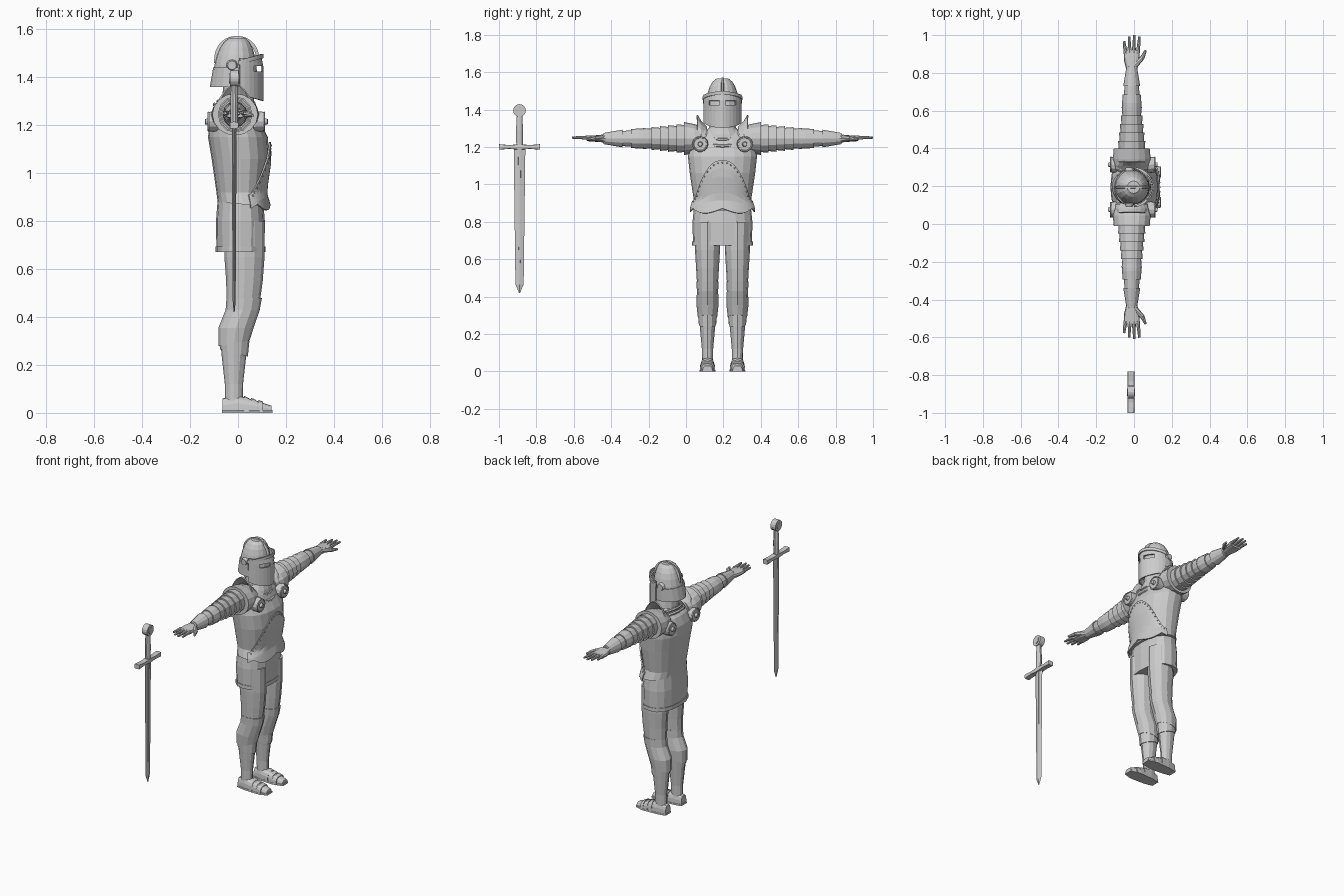
import bpy, bmesh, math
from mathutils import Vector

if "Cube" in bpy.data.objects:
    bpy.data.objects.remove(bpy.data.objects["Cube"])

BODY_Y = .195                 # body centre line; the sword hangs off to the right
ARM_CENTRE = (-.012, 1.245)   # arm axis as x and z
LEG_Y = .08                   # leg distance from the body centre line
SHEET = .007                  # thickness of plate metal
HALF_RING = (0, 180)
BOXY = 6

steel = bpy.data.materials.new("grey steel")
steel.use_nodes = True
steel.diffuse_color = (.6, .6, .6, 1)
steel.node_tree.nodes["Principled BSDF"].inputs["Base Color"].default_value = steel.diffuse_color


def finish(name, bm, thick=0):
    bmesh.ops.recalc_face_normals(bm, faces=bm.faces)
    mesh = bpy.data.meshes.new(name)
    bm.to_mesh(mesh)
    bm.free()
    mesh.materials.append(steel)
    obj = bpy.data.objects.new(name, mesh)
    bpy.context.collection.objects.link(obj)
    if thick:
        solidify = obj.modifiers.new("thickness", "SOLIDIFY")
        solidify.thickness, solidify.offset = thick, 0


def power(value, p):
    return math.copysign(abs(value) ** (2 / p), value)


def ring_point(section, angle, p, axis="z", centre=(0, 0), side=1):
    """Point on a superellipse section (position, radius, radius, optional shift)."""
    t, radius_a, radius_b, *shift = section
    a = centre[0] + sum(shift) + radius_a * power(math.cos(angle), p)
    b = centre[1] + radius_b * power(math.sin(angle), p)
    x, y, z = {"z": (a, b, t), "y": (a, t, b), "x": (t, a, b)}[axis]
    return Vector((x, BODY_Y + side * y, z))


def skin(name, rows, closed=True, hole=None):
    """Faces between rows of points; closed rows get end caps, open ones thickness."""
    bm = bmesh.new()
    grid = [[bm.verts.new(point) for point in row] for row in rows]
    count = len(rows[0])
    for r, (row, following) in enumerate(zip(grid, grid[1:])):
        for c in range(count if closed else count - 1):
            d = (c + 1) % count
            if not (hole and hole(r, c)):
                bm.faces.new((row[c], row[d], following[d], following[c]))
    if closed:
        bm.faces.new(grid[0])
        bm.faces.new(grid[-1])
    finish(name, bm, 0 if closed else SHEET)


def loft(name, sections, axis="z", centre=(0, 0), side=1, n=16, p=2,
         arc=None, closed=True, tilt=0, hole=None):
    first, last = arc or (0, 360)
    angles = [math.radians(first + (last - first) * i / n) for i in range(n + bool(arc))]
    rows = [[ring_point(s, angle, p, axis, centre, side) for angle in angles] for s in sections]
    for point, angle in zip(rows[0], angles):       # slanted lower rim
        point.z -= tilt * math.cos(angle)
    skin(name, rows, closed, hole)


def rod(name, start, end, radius_start, radius_end, segments=12):
    """Tapered round bar between two points."""
    start, end = Vector(start), Vector(end)
    direction = end - start
    matrix = direction.to_track_quat("Z", "Y").to_matrix().to_4x4()
    matrix.translation = (start + end) / 2
    bm = bmesh.new()
    bmesh.ops.create_cone(bm, cap_ends=True, segments=segments, radius1=radius_start,
                          radius2=radius_end, depth=direction.length, matrix=matrix)
    finish(name, bm)


def hoop(name, location, radius, minor, lean):
    """Ring of round wire, leaning forward about the y axis."""
    bpy.ops.mesh.primitive_torus_add(major_segments=24, minor_segments=6, major_radius=radius,
                                     minor_radius=minor, location=location, rotation=(0, lean, 0))
    bpy.context.object.name = name
    bpy.context.object.data.materials.append(steel)


# Cuirass, waist to neck
CUIRASS = [(.87, .105, .17, .02), (.92, .1, .154, .01), (1.06, .12, .175, .01),
           (1.15, .125, .185), (1.2, .11, .18, -.01), (1.25, .09, .15, -.01), (1.29, .06, .09)]
CUIRASS = [tuple(section) + (0,) * (4 - len(section)) for section in CUIRASS]
ROUNDNESS = 2.2
loft("cuirass", CUIRASS, n=20, p=ROUNDNESS, tilt=.01)


def on_cuirass(z, degrees, gap):
    """Point at a height and direction, a small gap off the cuirass."""
    for low, high in zip(CUIRASS, CUIRASS[1:]):
        if z <= high[0]:
            blend = (z - low[0]) / (high[0] - low[0])
            t, rx, ry, shift = [u + (v - u) * blend for u, v in zip(low, high)]
            return ring_point((t, rx + gap, ry + gap, shift), math.radians(degrees), ROUNDNESS)


def arch(degrees):
    return .91 + .22 * math.cos(math.radians(degrees * 1.18)) ** 2


# Belly plate with an arched top, a two-lobed lower edge and a row of rivets
hem = CUIRASS[0][0]
steps = range(-75, 76, 5)
belly = [[on_cuirass(hem + (arch(d) - hem) * i / 6, d, SHEET) for d in steps] for i in range(7)]
for point, d in zip(belly[0], steps):
    point.z -= .025 * abs(math.sin(math.radians(d * 3)))
skin("belly_plate", belly, closed=False)
for d in range(-66, 67, 6):
    height = arch(d) - .014
    rod("rivet", on_cuirass(height, d, SHEET), on_cuirass(height, d, SHEET * 2), .006, .003, 6)

# Skirt with a raised hem
waist = (.01, 0)
loft("skirt", [(.68, .1, .158), (.8, .102, .16), (.9, .094, .15)], centre=waist, p=2.4)
loft("skirt_hem", [(z, .104, .162) for z in (.672, .695)], centre=waist, p=2.4)

# Neck and gorget
loft("neck", [(1.22, .075, .085), (1.38, .06, .06)], n=12)
loft("gorget", [(1.24, .09, .13), (1.27, .08, .1), (1.3, .07, .075)], tilt=.03)
hoop("gorget_rim", (0, BODY_Y, 1.27), .088, .008, .35)
hoop("cuirass_collar", (0, BODY_Y, 1.245), .105, .009, .4)

# Helmet dome and neck guard
brim, dome_height = 1.36, .21
dome = []
for i in range(7):
    angle = math.pi / 2 * i / 7
    radius = .094 * math.cos(angle) ** .7
    dome.append((brim + dome_height * math.sin(angle), radius, radius, -.012 * math.cos(angle)))
loft("helmet", dome)
loft("neck_guard", [(brim, .102, .095), (brim + .08, .088, .096)], centre=(-.012, 0),
     arc=(80, 280), n=10, closed=False)

# Visor with eye slits, brow band and crest
loft("visor", [(z, .102, .1) for z in (1.335, 1.375, 1.424, 1.447)] + [(1.48, .095, .1)],
     arc=(-84, 84), n=14, p=1.7, closed=False, tilt=.033,
     hole=lambda r, c: r == 2 and 1 <= abs(c - 6.5) - .5 <= 3)
brow_angles = [math.radians(d) for d in range(-90, 91, 10)]
brow = [[ring_point((z, .103, .103), angle, 1.8) for angle in brow_angles] for z in (1.45, 1.468)]
for row in brow:
    for point, angle in zip(row, brow_angles):
        point.z += .03 * math.cos(angle)
skin("brow_band", brow, closed=False)
crest = []
centre = Vector((-.005, BODY_Y, 1.46))
side_step = Vector((0, .008, 0))
for i in range(16):
    angle = math.pi * i / 15
    spine = centre + Vector((.095 * math.cos(angle), 0, .113 * math.sin(angle) ** .8))
    root = centre.lerp(spine, .86)
    crest.append([spine + side_step / 2, spine - side_step / 2, root - side_step, root + side_step])
skin("helmet_crest", crest)


def leg_section(z, swell):
    """Leg thickness grows with height; the knee pushes the thigh forward."""
    radius = .035 + .075 * z + swell
    return (z, radius, radius * .8, .005 + .022 * math.tanh((z - .39) * 20))


def arm_section(y, swell):
    """Arm thickness shrinks evenly from shoulder to wrist."""
    radius = .1 - .11 * y + swell
    return (y, radius * .95, radius)


for side, word in ((1, "left"), (-1, "right")):
    def at(x, y, z):
        return (x, BODY_Y + side * y, z)

    def leg_part(part, *rings, tilt=0):
        loft(f"{word}_{part}", [leg_section(*ring) for ring in rings],
             centre=(0, LEG_Y), side=side, n=12, tilt=tilt)

    def arm_part(part, *rings):
        loft(f"{word}_{part}", [arm_section(*ring) for ring in rings],
             "y", ARM_CENTRE, side, n=12)

    rod(word + "_visor_pivot", at(-.025, .085, 1.45), at(-.025, .104, 1.45), .024, .018)

    # Leg: thigh plate, knee plate and greave
    leg_part("thigh_plate", (.43, 0), (.55, 0), (.65, 0), (.8, -.01))
    leg_part("knee_plate", (.29, .008), (.355, .012), (.43, .004), (.48, .003), tilt=-.012)
    leg_part("greave_band", (.25, .004), (.3, .006), tilt=.015)
    leg_part("greave", (.05, -.002), (.12, -.006), (.23, -.002), (.33, .004))

    # Shoe, flat underneath, with overlapping lames and a sole
    outline = ((-.065, .026, .06), (-.01, .036, .076), (.08, .04, .05), (.14, .026, .03))
    foot = dict(axis="x", centre=(LEG_Y, 0), side=side, arc=HALF_RING, n=8)
    loft(word + "_shoe", outline, p=3, **foot)
    loft(word + "_sole", [(x * 1.03, width * 1.06, .012) for x, width, height in outline],
         p=BOXY, **foot)
    for i in range(3):
        x, height = .025 + i * .03, .071 - i * .008
        loft(word + "_shoe_lame", [(x, .04, height), (x + .02, .041, height - .009)], p=3, **foot)

    # Shoulder: pauldron, upright guard and round discs front and back
    loft(word + "_pauldron", [(.09, .085, .06), (.15, .1, .077), (.205, .095, .088)],
         "y", ARM_CENTRE, side)
    loft(word + "_shoulder_guard", [(.085, .07, .06), (.115, .088, .09), (.135, .08, .125)],
         "y", ARM_CENTRE, side, n=10, p=1.7, arc=HALF_RING, closed=False)
    for x, out in ((.092, 1), (-.105, -1)):
        def disc(part, start, end, radius, taper):
            rod(f"{word}_{part}", at(x + out * start, .117, 1.215),
                at(x + out * end, .12, 1.215), radius, radius * taper)

        disc("shoulder_disc", -.025, .018, .043, .95)
        disc("disc_boss", 0, .032, .018, .6)
        hoop(word + "_disc_rim", at(x + out * .017, .12, 1.215), .037, .005, math.pi / 2)

    # Arm: overlapping lames, elbow cuff, forearm and gauntlet
    for i in range(5):
        start = .19 + i * .045
        arm_part("arm_lame", (start, -.008), (start + .055, .003))
    arm_part("elbow_cuff", (.4, -.003), (.445, .003), (.49, .004))
    arm_part("forearm", (.48, -.003), (.56, 0), (.64, -.003))
    arm_part("gauntlet_cuff", (.535, .006), (.63, 0))

    # Hand
    loft(word + "_palm", [(.62, .028, .022), (.67, .041, .018), (.725, .043, .014)],
         "y", ARM_CENTRE, side, n=12, p=2.5)
    for i in range(4):
        spread = i - 1.5
        rod(word + "_finger", at(ARM_CENTRE[0] + spread * .022, .71, 1.25),
            at(ARM_CENTRE[0] + spread * .027, .805 - .008 * (i - 2) ** 2, 1.25), .011, .006, 8)
    knuckle = at(.044, .685, 1.245)
    rod(word + "_thumb", at(.005, .645, 1.25), knuckle, .016, .012, 8)
    rod(word + "_thumb_tip", knuckle, at(.062, .725, 1.24), .012, .006, 8)

# Sword standing off to the right
sword_y = -.89 - BODY_Y
hilt = (-.016, sword_y)
loft("sword_blade", [(.42, .002, .003), (.465, .006, .022), (1.19, .008, .031)], centre=hilt, n=4)
loft("sword_rib", [(.55, .007, .004), (1.19, .01, .008)], centre=hilt, n=8, p=BOXY)
loft("sword_guard", [(sword_y + i * .055, .018, .01 + .005 * (i % 2 == 0)) for i in range(-2, 3)],
     "y", (hilt[0], 1.2), n=8, p=BOXY)
loft("sword_grip", [(1.2, .015, .018), (1.29, .016, .02), (1.375, .013, .015)], centre=hilt, n=10)
for part, half_depth, radius in (("sword_pommel", .018, .034), ("pommel_boss", .022, .02)):
    rod(part, at(hilt[0] - half_depth, -sword_y, 1.395),
        at(hilt[0] + half_depth, -sword_y, 1.395), radius, radius, 16)
